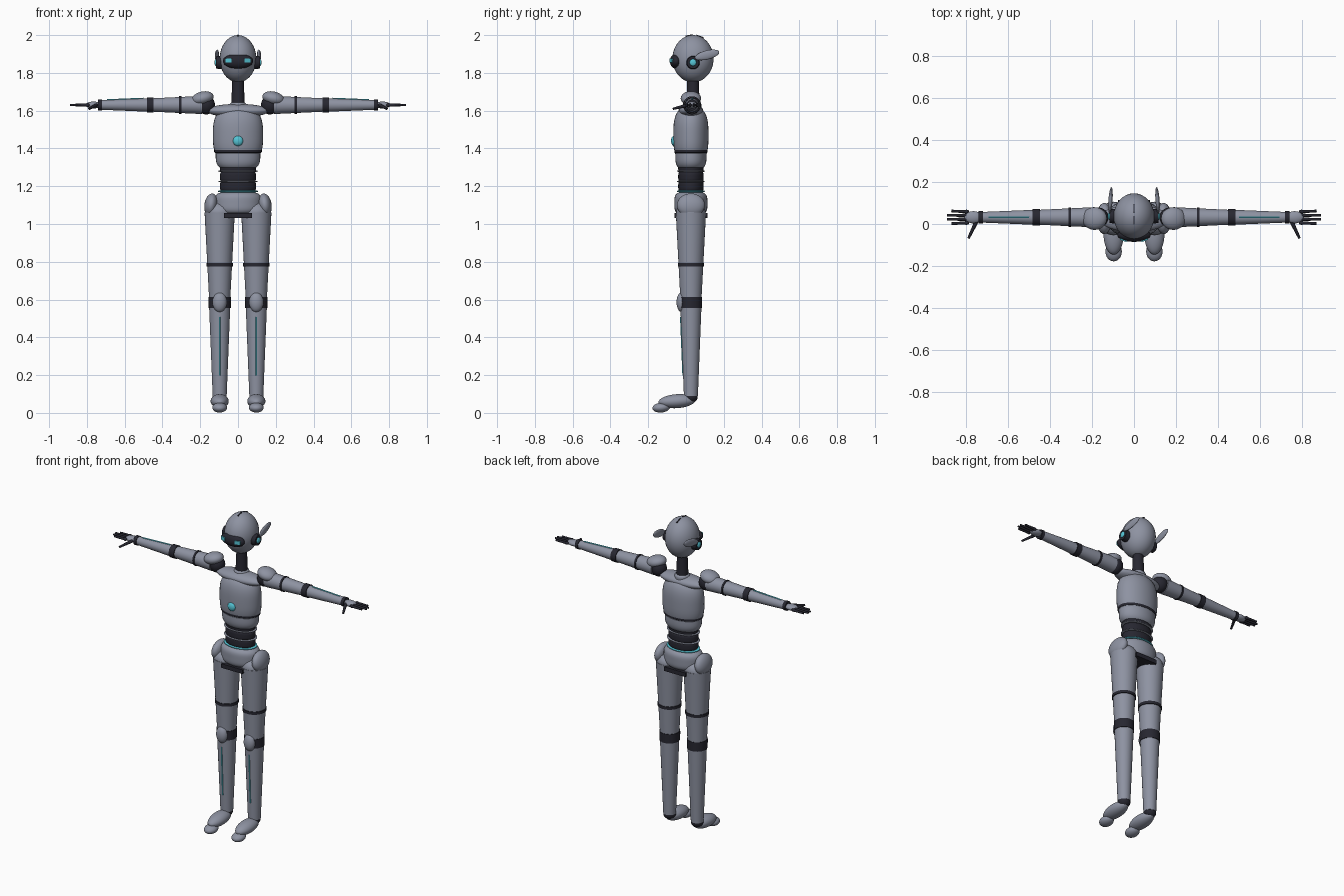
import bpy, bmesh, math
from mathutils import Matrix, Vector, Euler

if "Cube" in bpy.data.objects:
    bpy.data.objects.remove(bpy.data.objects["Cube"])

# Shared axes of the figure
BODY_Y = 0.026
ARM_Z = 1.63
LEG_X = 0.097
HEAD = Vector((0, 0.037, 1.875))
HEAD_RADII = Vector((0.097, 0.109, 0.125))


def material(name, rgb):
    made = bpy.data.materials.new(name)
    made.use_nodes = True
    made.diffuse_color = (*rgb, 1)
    shader = made.node_tree.nodes["Principled BSDF"]
    shader.inputs["Base Color"].default_value = made.diffuse_color
    return made


GREY = material("grey shell", (0.27, 0.29, 0.36))
DARK = material("dark joint", (0.02, 0.02, 0.03))
CYAN = material("cyan light", (0.09, 0.55, 0.66))


def finish(name, bm, mat, matrix):
    """Turn a bmesh into a smooth object with sharp hard edges."""
    bm.transform(matrix)
    bmesh.ops.recalc_face_normals(bm, faces=bm.faces)
    mesh = bpy.data.meshes.new(name)
    bm.to_mesh(mesh)
    bm.free()
    mesh.shade_smooth()
    mesh.set_sharp_from_angle(angle=math.radians(40))
    mesh.materials.append(mat)
    bpy.context.collection.objects.link(bpy.data.objects.new(name, mesh))


def placement(loc, size, rot):
    turn = Euler([math.radians(angle) for angle in rot]).to_matrix().to_4x4()
    return Matrix.Translation(loc) @ turn @ Matrix.Diagonal((*size, 1))


def ball(name, loc, radii, mat, rot=(0, 0, 0), power=2):
    """Ellipsoid; a higher power squares its profile into a barrel."""
    bm = bmesh.new()
    bmesh.ops.create_uvsphere(bm, u_segments=32, v_segments=24, radius=1)
    for vert in bm.verts:
        around = vert.co.xy.length
        vert.co /= (around ** power + abs(vert.co.z) ** power) ** (1 / power)
    finish(name, bm, mat, placement(loc, radii, rot))


def torso_part(name, z, half_width, half_height, mat, power=3):
    radii = (half_width, half_width * 0.7, half_height)
    ball(name, (0, BODY_Y, z), radii, mat, power=power)


def block(name, loc, size, mat, rot=(0, 0, 0)):
    bm = bmesh.new()
    bmesh.ops.create_cube(bm, size=1)
    finish(name, bm, mat, placement(loc, size, rot))


def rod(name, start, end, start_radius, end_radius, mat):
    """Tapered cylinder between two points."""
    axis = end - start
    bm = bmesh.new()
    bmesh.ops.create_cone(bm, cap_ends=True, segments=32, radius1=start_radius,
                          radius2=end_radius, depth=axis.length)
    turn = axis.to_track_quat('Z', 'Y').to_matrix().to_4x4()
    finish(name, bm, mat, Matrix.Translation((start + end) / 2) @ turn)


class Limb:
    """Tapered shell that can carry dark bands and light strips."""

    def __init__(self, name, start, end, start_radius, end_radius):
        self.start, self.end = start, end
        self.radii = (start_radius, end_radius)
        rod(name, start, end, start_radius, end_radius, GREY)

    def radius(self, along):
        return self.radii[0] + (self.radii[1] - self.radii[0]) * along

    def band(self, name, along, width):
        middle = self.start.lerp(self.end, along)
        half = (self.end - self.start).normalized() * width / 2
        radius = self.radius(along) + 0.004
        rod(name, middle - half, middle + half, radius, radius, DARK)

    def strip(self, name, facing, first, last):
        ends = [self.start.lerp(self.end, along) + Vector(facing) * self.radius(along)
                for along in (first, last)]
        rod(name, *ends, 0.004, 0.004, CYAN)


# Head, visor and crest
ball("head", HEAD, HEAD_RADII, GREY)
ball("visor", (0, -0.052, 1.862), (0.08, 0.033, 0.04), DARK)
for angle in (20, -10):
    lean = math.radians(angle)
    top = HEAD + HEAD_RADII * Vector((0, math.sin(lean), math.cos(lean)))
    block("head_crest", top, (0.006, 0.04, 0.006), DARK, (-angle, 0, 0))

# Neck
neck_foot = Vector((0, HEAD.y, 1.62))
rod("neck", neck_foot, HEAD - Vector((0, 0, 0.1)), 0.036, 0.03, DARK)
ball("neck_base", neck_foot, (0.045, 0.045, 0.026), GREY, power=4)

# Torso
ball("collar", (0, BODY_Y, 1.6), (0.165, 0.065, 0.036), GREY)
torso_part("chest", 1.47, 0.133, 0.15, GREY)
torso_part("chest_band", 1.386, 0.126, 0.012, DARK, power=6)
torso_part("abdomen", 1.36, 0.118, 0.08, GREY)
ball("chest_light", (0, -0.063, 1.44), (0.027, 0.016, 0.027), CYAN)

# Ribbed waist
for level in range(3):
    z = 1.2 + level * 0.05
    torso_part("waist_segment", z, 0.096, 0.035, DARK, power=4)
for z in (1.225, 1.28):
    torso_part("waist_ring", z, 0.105, 0.006, GREY)
torso_part("waist_light", 1.173, 0.106, 0.007, CYAN)

# Pelvis
torso_part("pelvis", 1.11, 0.125, 0.062, GREY, power=4)
block("pelvis_keel", (0, BODY_Y, 1.044), (0.15, 0.176, 0.026), DARK)

for side, sign in (("left", 1), ("right", -1)):
    def part(label):
        return side + "_" + label

    def at(x, y, z):
        return Vector((sign * x, y, z))

    def arm(x, forward=0):
        return at(x, BODY_Y + 0.006 - forward, ARM_Z)

    def leg(z, forward=0):
        return at(LEG_X, BODY_Y - forward, z)

    # Eye and ear
    block(part("eye"), at(0.049, -0.074, 1.865), (0.034, 0.014, 0.022), CYAN,
          (0, 0, sign * 20))
    ear_inner = at(0.085, HEAD.y, 1.855)
    ear_outer = at(0.117, HEAD.y, 1.855)
    rod(part("ear_disc"), ear_inner, ear_outer, 0.036, 0.032, DARK)
    ball(part("ear_light"), ear_outer, (0.008, 0.018, 0.018), CYAN)
    ball(part("ear_fin"), at(0.112, 0.112, 1.895), (0.01, 0.066, 0.024), GREY,
         (14, 0, sign * 4))

    # Shoulder
    ball(part("shoulder_joint"), arm(0.168), (0.046, 0.046, 0.05), DARK)
    ball(part("shoulder_pad"), at(0.188, BODY_Y, 1.665), (0.06, 0.054, 0.036), GREY,
         (0, sign * 14, 0))

    # Arm
    upper_arm = Limb(part("upper_arm"), arm(0.19), arm(0.46), 0.048, 0.035)
    upper_arm.band(part("arm_band"), 0.43, 0.012)
    forearm = Limb(part("forearm"), arm(0.465), arm(0.73), 0.036, 0.025)
    forearm.band(part("elbow"), 0, 0.036)
    forearm.band(part("wrist"), 1, 0.02)
    forearm.strip(part("forearm_light"), (0, 0, 1), 0.13, 0.86)

    # Hand
    ball(part("palm"), arm(0.765), (0.044, 0.029, 0.018), GREY)
    for finger in (-1.5, -0.5, 0.5, 1.5):
        knuckle = arm(0.798, finger * 0.018)
        tip = arm(0.9 - abs(finger) * 0.02, finger * 0.02)
        ball(part("knuckle"), knuckle, (0.013, 0.009, 0.01), DARK)
        rod(part("finger"), knuckle, tip, 0.008, 0.006, DARK)
    thumb_tip = arm(0.788, 0.1) - Vector((0, 0, 0.02))
    rod(part("thumb"), arm(0.75, 0.02), thumb_tip, 0.01, 0.006, DARK)

    # Hip and thigh
    ball(part("hip_pad"), at(0.142, BODY_Y, 1.1), (0.036, 0.074, 0.062), GREY,
         (0, sign * -8, 0))
    ball(part("thigh_top"), leg(1.06), (0.078, 0.078, 0.06), GREY)
    thigh = Limb(part("thigh"), leg(1.06), leg(0.585), 0.08, 0.055)
    thigh.band(part("thigh_band"), 0.58, 0.018)
    thigh.band(part("knee_joint"), 1, 0.058)

    # Knee and shin
    ball(part("knee_cap"), leg(0.586, 0.048), (0.037, 0.028, 0.053), GREY)
    shin = Limb(part("shin"), leg(0.565), leg(0.09), 0.056, 0.037)
    shin.strip(part("shin_light"), (0, -1, 0), 0.12, 0.77)

    # Foot
    ball(part("ankle"), leg(0.085), (0.037, 0.036, 0.032), DARK)
    ball(part("foot"), leg(0.062, 0.074), (0.048, 0.098, 0.037), GREY, (4, 0, 0))
    ball(part("toe"), leg(0.028, 0.157), (0.039, 0.047, 0.026), GREY, (5, 0, 0))
